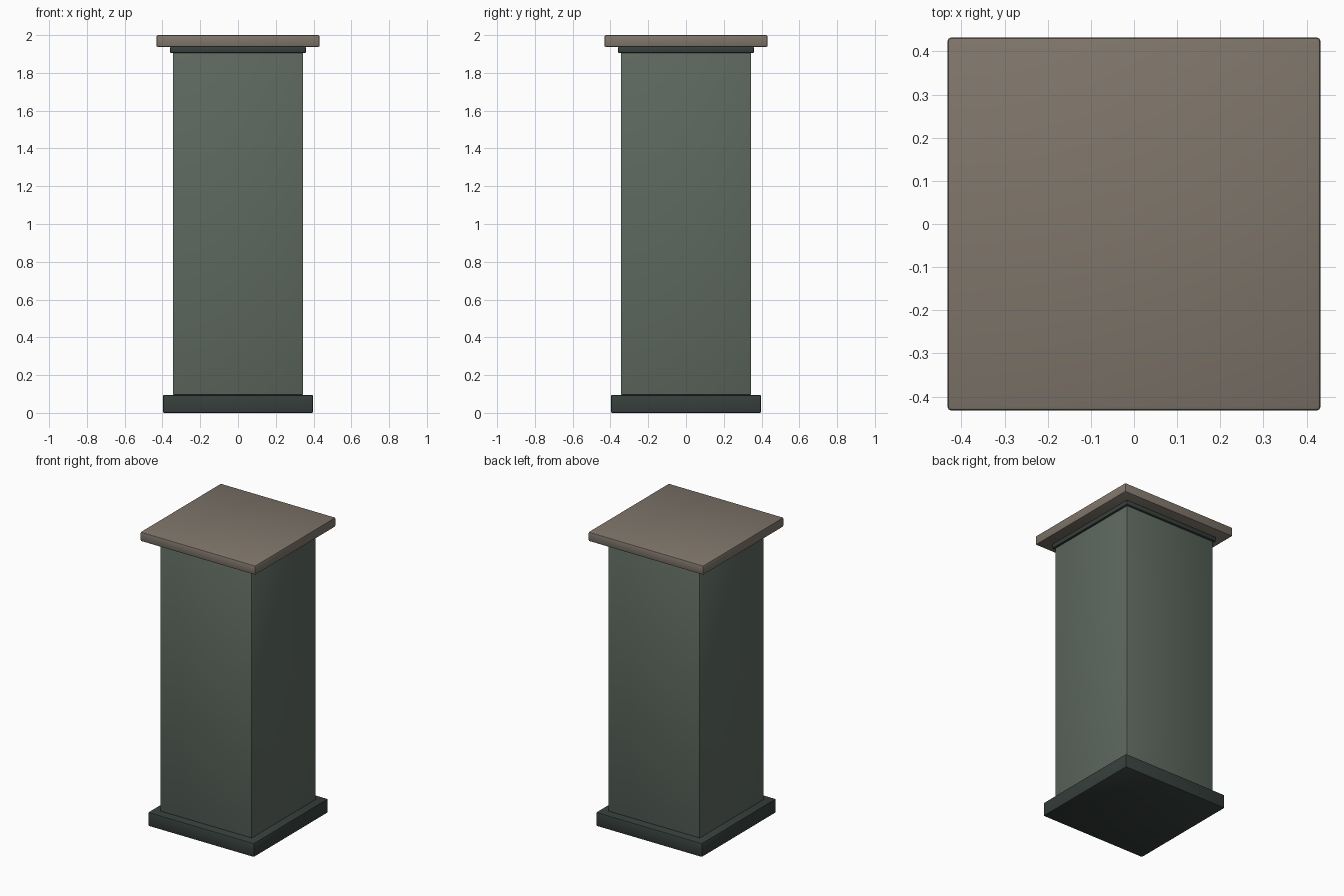
import bpy

if "Cube" in bpy.data.objects:
    bpy.data.objects.remove(bpy.data.objects["Cube"])


def material(name, rgb):
    m = bpy.data.materials.new(name)
    m.diffuse_color = (*rgb, 1)
    m.use_nodes = True
    m.node_tree.nodes["Principled BSDF"].inputs["Base Color"].default_value = m.diffuse_color
    return m


def slab(name, half, z0, z1, bevel, mat):
    """Square block from z0 to z1 with softened edges."""
    bpy.ops.mesh.primitive_cube_add(size=1, location=(0, 0, (z0 + z1) / 2))
    ob = bpy.context.object
    ob.name = name
    ob.scale = (2 * half, 2 * half, z1 - z0)
    bpy.ops.object.transform_apply(location=False, rotation=False, scale=True)
    mod = ob.modifiers.new("soft_edges", 'BEVEL')
    mod.width = bevel
    mod.segments = 2
    bpy.ops.object.modifier_apply(modifier=mod.name)
    bpy.ops.object.shade_smooth_by_angle()
    ob.data.materials.append(mat)
    return ob


dark = material("dark_trim", (0.037, 0.05, 0.046))
green = material("grey_green", (0.11, 0.14, 0.115))
stone = material("warm_stone", (0.214, 0.181, 0.147))

# Plinth, shaft, recessed collar and overhanging cap
slab("base_plinth", 0.398, 0.0, 0.095, 0.008, dark)
slab("shaft", 0.345, 0.095, 1.91, 0.006, green)
slab("collar", 0.359, 1.906, 1.937, 0.004, dark)
slab("cap", 0.432, 1.937, 2.0, 0.008, stone)
